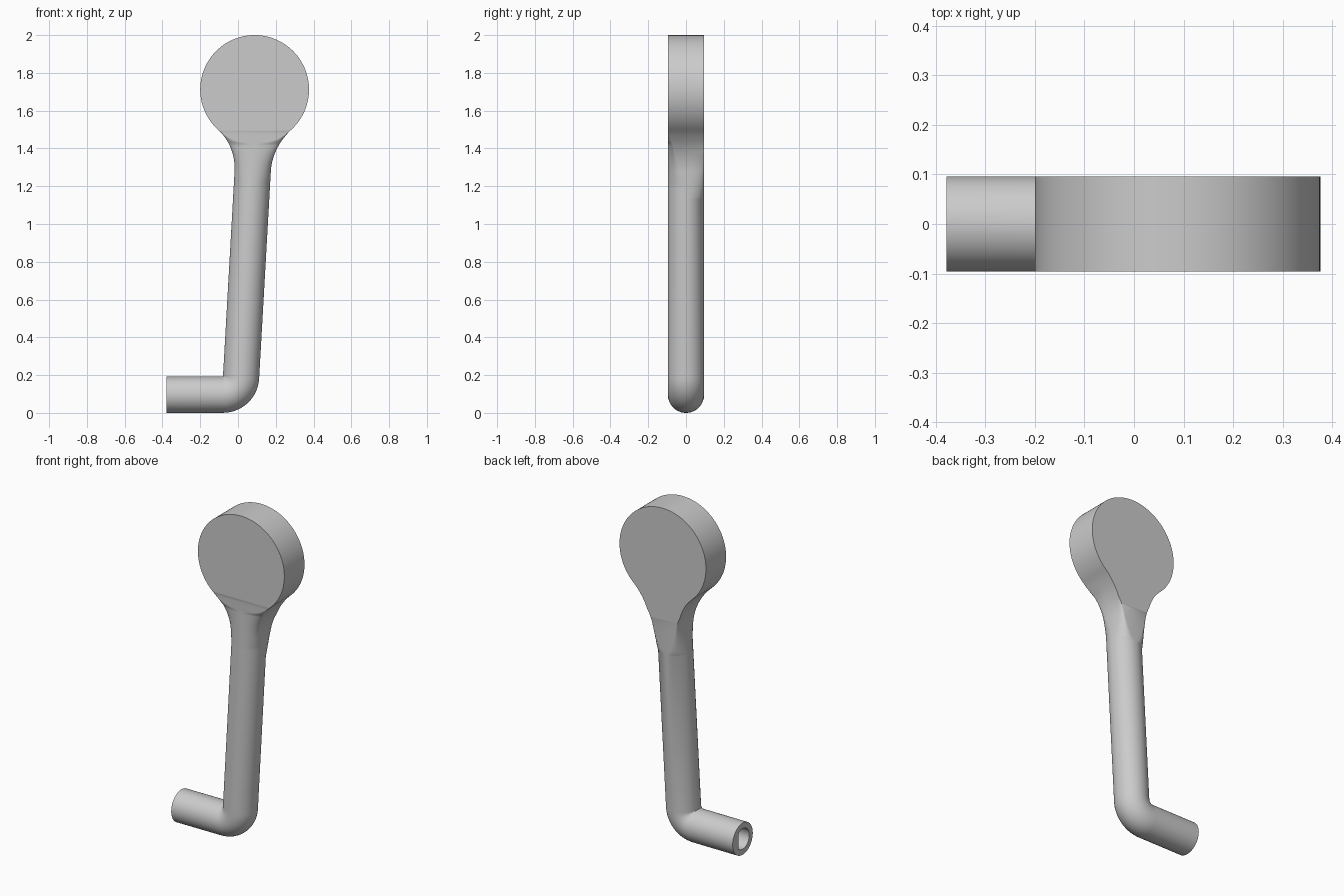
import bpy, bmesh, math
from mathutils import Vector

if "Cube" in bpy.data.objects:
    bpy.data.objects.remove(bpy.data.objects["Cube"])

R = 0.096                      # rod radius and half thickness of the pad
PAD_X, PAD_Z, PAD_R = 0.088, 1.712, 0.288
FIL = 0.30                     # fillet radius between rod and pad
PIVOT = Vector((-0.08, 0, 0.193))
SEG = 12

grey = bpy.data.materials.new("grey")
grey.diffuse_color = (0.6, 0.6, 0.6, 1)
grey.use_nodes = True
grey.node_tree.nodes["Principled BSDF"].inputs["Base Color"].default_value = grey.diffuse_color


def section(w, f=0.0, b=0.0, yc=0.0):
    """Closed outline: f / b are half widths of flat front / back, yc the front corner start."""
    pts = []
    quads = [(1, b, R, 0.0, 0), (-1, b, R, 0.0, 1),
             (-1, f, -(R + yc), yc, 0), (1, f, -(R + yc), yc, 1)]
    for sx, flat, h, y0, rev in quads:
        for i in range(SEG + 1):
            a = math.pi / 2 * (SEG - i if rev else i) / SEG
            pts.append((sx * (flat + (w - flat) * math.cos(a)), y0 + h * math.sin(a)))
    return pts


def d_hole():
    """D-shaped socket outline."""
    return [(u * 0.062 / R, min(v * 0.062 / R, 0.04)) for u, v in section(R)]


rings = []


def add(centre, axis, pts):
    rings.append([Vector(centre) + Vector(axis) * u + Vector((0, v, 0)) for u, v in pts])


# Socket and horizontal stub
down = (0, 0, -1)
add((-0.10, 0, R), down, d_hole())
add((-0.378, 0, R), down, d_hole())
add((-0.378, 0, R), down, section(R))

# Elbow turning about its inner corner
for i in range(17):
    t = math.pi / 2 * i / 16
    d = Vector((math.sin(t), 0, -math.cos(t)))
    add(PIVOT + d * (R + 0.0005), d, section(R))


def centre_x(z):
    return min(PAD_X, 0.0165 + (z - 0.193) * 0.0565)


# Leaning rod, then neck flaring into the pad
reach = PAD_R + FIL
fil_z = PAD_Z - math.sqrt(reach ** 2 - (R + FIL) ** 2)
join_z = PAD_Z + (fil_z - PAD_Z) * PAD_R / reach
START = 1.12
add((centre_x(START), 0, START), (1, 0, 0), section(R))
STEPS = 40
for i in range(1, STEPS):
    z = START + (join_z - START) * i / STEPS
    w = R
    if z > fil_z:
        w = R + FIL - math.sqrt(FIL ** 2 - (z - fil_z) ** 2)
    f = math.sqrt(max(0, PAD_R ** 2 - (PAD_Z - z) ** 2))
    b = w * min(1, (z - START) / 0.25) ** 0.6
    k = max(0, (z - 1.2) / (join_z - 1.2))
    add((centre_x(z), 0, z), (1, 0, 0), section(w, min(f, w), b, -R * k))

# Round pad
a0 = math.asin((join_z - PAD_Z) / PAD_R)
for i in range(49):
    a = a0 + (math.pi / 2 - a0) * i / 48
    w = PAD_R * math.cos(a)
    add((PAD_X, 0, PAD_Z + PAD_R * math.sin(a)), (1, 0, 0), section(w, w, w, -R))

# Skin the sections into one solid
bm = bmesh.new()
loops = [[bm.verts.new(p) for p in ring] for ring in rings]
n = len(loops[0])
for lo, hi in zip(loops, loops[1:]):
    for i in range(n):
        j = (i + 1) % n
        bm.faces.new((lo[i], lo[j], hi[j], hi[i]))
bm.faces.new(loops[0])
bmesh.ops.remove_doubles(bm, verts=bm.verts, dist=0.0002)
bmesh.ops.dissolve_degenerate(bm, edges=bm.edges, dist=0.00005)
bmesh.ops.recalc_face_normals(bm, faces=bm.faces)
mesh = bpy.data.meshes.new("crank_lever")
bm.to_mesh(mesh)
bm.free()
mesh.materials.append(grey)
lever = bpy.data.objects.new("crank_lever", mesh)
bpy.context.collection.objects.link(lever)
bpy.context.view_layer.objects.active = lever
lever.select_set(True)
bpy.ops.object.shade_smooth_by_angle(angle=math.radians(30))
